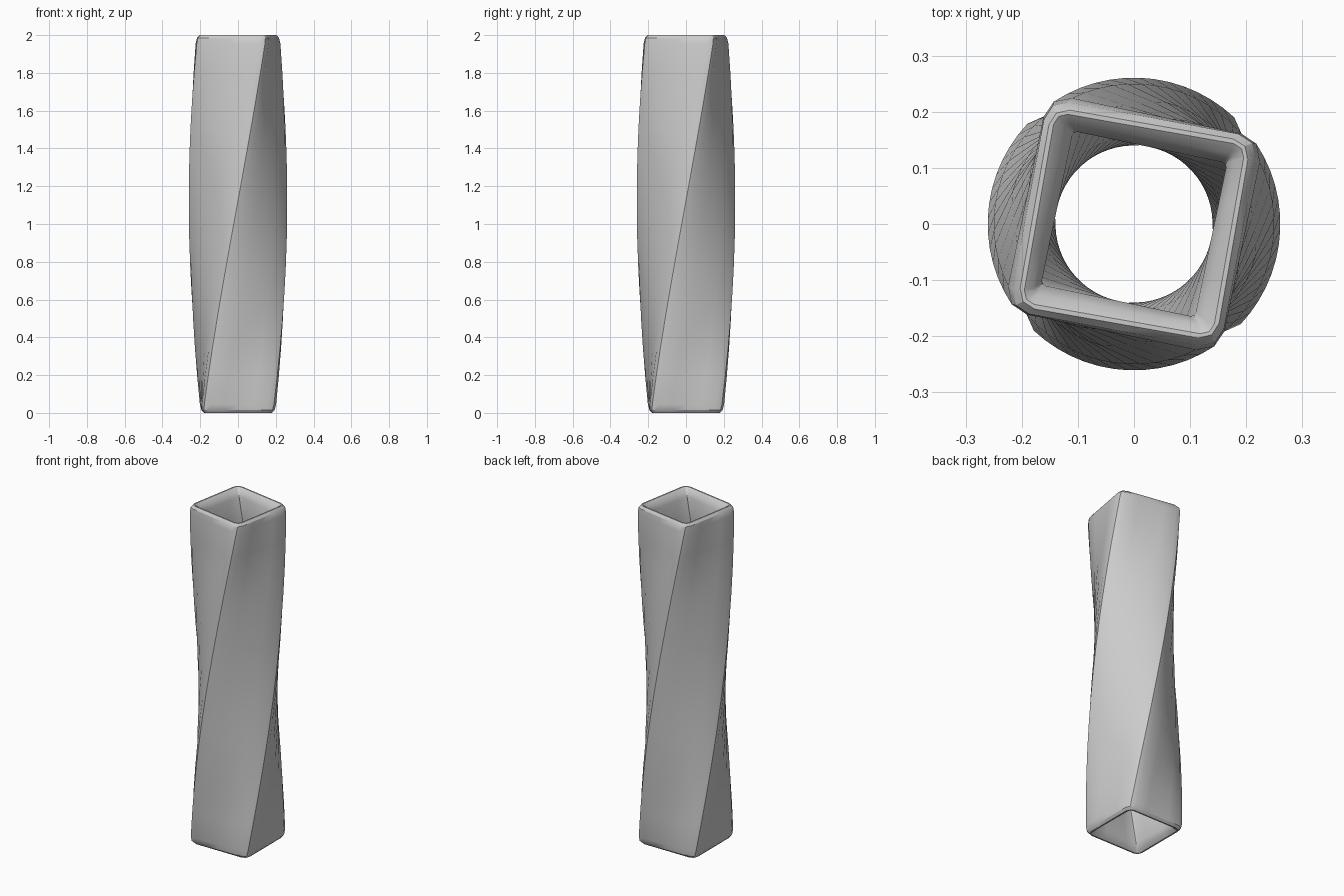
import bpy, bmesh, math

if "Cube" in bpy.data.objects:
    bpy.data.objects.remove(bpy.data.objects["Cube"])

HEIGHT = 2.0
TWIST = math.radians(80)     # total counter-clockwise twist from bottom to top
STEPS = 13
LIP = 0.045                  # height of the bevelled rims


def ring_points(half, radius, bulge):
    """Rounded square, two bevel segments per corner, bulged side middles."""
    pts = []
    flat = half - radius
    for k in range(4):
        c, s = math.cos(k * math.pi / 2), math.sin(k * math.pi / 2)
        side = [(half + 0.75 * bulge, -flat / 2), (half + bulge, 0),
                (half + 0.75 * bulge, flat / 2)]
        for j in range(3):
            a = j * math.pi / 4
            side.append((flat + radius * math.cos(a), flat + radius * math.sin(a)))
        pts += [(x * c - y * s, x * s + y * c) for x, y in side]
    return pts


def bulge_at(z):
    """Outer sides swell slightly away from the ends."""
    return 0.018 * max(0.0, min(1.0, (min(z, HEIGHT - z) - 0.2) / 0.4))


# Wall section as rings: up the outside, over the rim, down the inside
walls = [LIP + (HEIGHT - 2 * LIP) * i / STEPS for i in range(STEPS + 1)]
rim = [(0.192, 0.038, 0.014), (0.180, 0.032, 0.0), (0.172, 0.022, 0.0), (0.155, 0.010, 0.014)]
outer = [(0.197, 0.043, z, bulge_at(z)) for z in walls]
inner = [(0.140, 0.008, z, 0) for z in reversed(walls)]
top_rim = [(h, r, HEIGHT - d, 0) for h, r, d in rim]
bottom_rim = [(h, r, d, 0) for h, r, d in reversed(rim)]
section = outer + top_rim + inner + bottom_rim

# Twisted hollow column
bm = bmesh.new()
rings = []
for half, radius, z, bulge in section:
    a = TWIST * z / HEIGHT
    c, s = math.cos(a), math.sin(a)
    rings.append([bm.verts.new((x * c - y * s, x * s + y * c, z))
                  for x, y in ring_points(half, radius, bulge)])
for i, low in enumerate(rings):
    high = rings[(i + 1) % len(rings)]
    n = len(low)
    for j in range(n):
        k = (j + 1) % n
        bm.faces.new((low[j], low[k], high[k], high[j]))
bmesh.ops.recalc_face_normals(bm, faces=bm.faces)
mesh = bpy.data.meshes.new("twisted_square_tube")
bm.to_mesh(mesh)
bm.free()
tube = bpy.data.objects.new("twisted_square_tube", mesh)
bpy.context.collection.objects.link(tube)
bpy.context.view_layer.objects.active = tube
tube.select_set(True)
bpy.ops.object.shade_smooth_by_angle(angle=math.radians(30))
